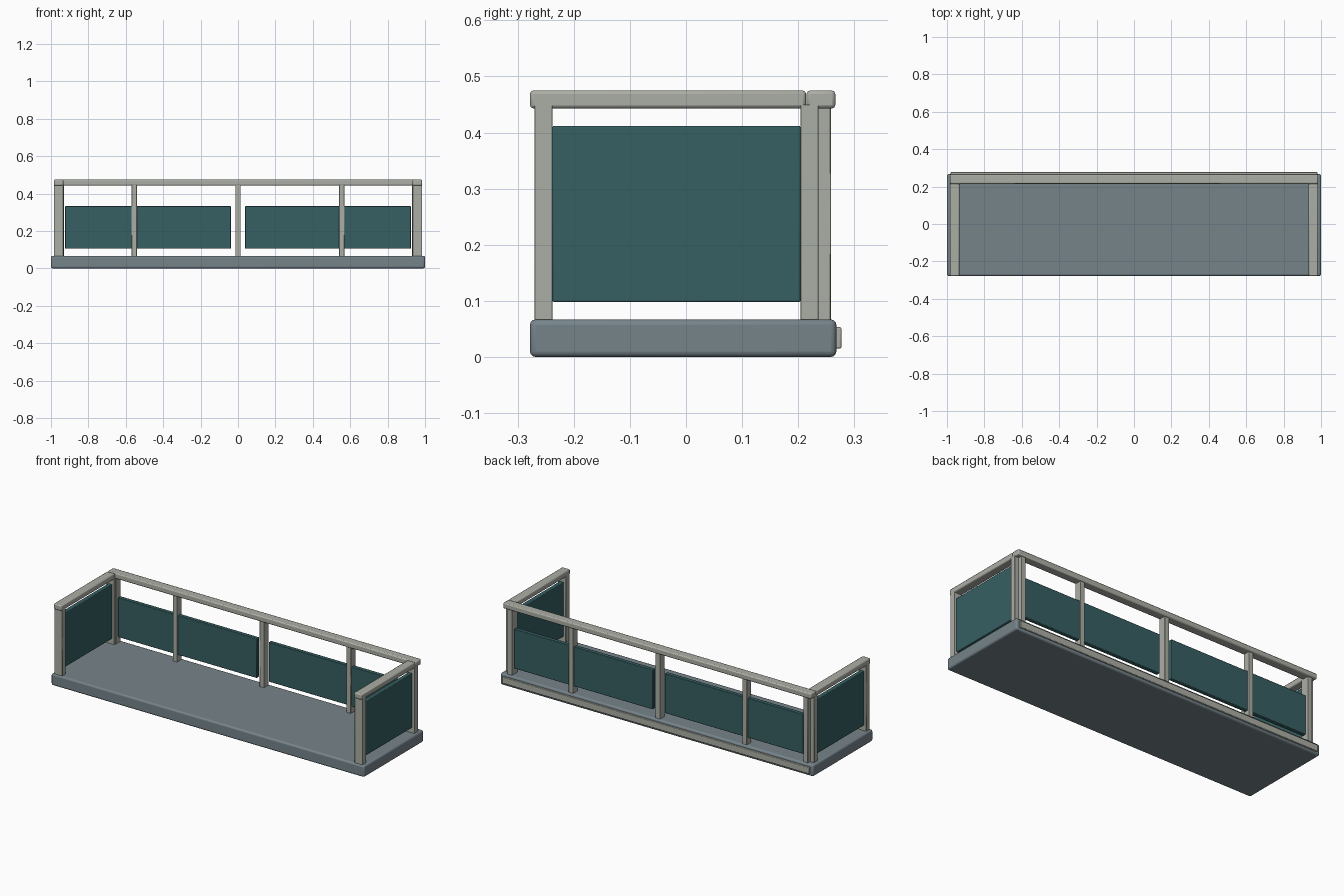
import bpy

if "Cube" in bpy.data.objects:
    bpy.data.objects.remove(bpy.data.objects["Cube"])


def material(name, rgb):
    m = bpy.data.materials.new(name)
    m.diffuse_color = (*rgb, 1)
    m.use_nodes = True
    m.node_tree.nodes["Principled BSDF"].inputs["Base Color"].default_value = m.diffuse_color
    return m


SLATE = material("slate", (0.18, 0.23, 0.255))
TRIM = material("trim", (0.41, 0.425, 0.375))
PANEL = material("teal_panel", (0.037, 0.115, 0.122))


def box(name, x, y, z, mat, bevel=0.0, segments=2):
    """Axis-aligned box from (min, max) ranges, with rounded edges."""
    bpy.ops.mesh.primitive_cube_add(
        size=1, location=[(r[0] + r[1]) / 2 for r in (x, y, z)])
    ob = bpy.context.object
    ob.name = name
    ob.scale = [r[1] - r[0] for r in (x, y, z)]
    bpy.ops.object.transform_apply(location=False, rotation=False, scale=True)
    ob.data.materials.append(mat)
    if bevel:
        mod = ob.modifiers.new("bevel", 'BEVEL')
        mod.width = bevel
        mod.segments = segments
        bpy.ops.object.shade_smooth_by_angle()
    return ob


def side_range(s, a, b):
    return tuple(sorted((s * a, s * b)))


POST_Z = (0.06, 0.45)

# Floor slab and the trim strip along its back edge
box("floor_slab", (-1, 1), (-0.278, 0.268), (0, 0.067), SLATE, 0.01, 3)
box("back_edge_trim", (-0.98, 0.98), (0.262, 0.277), (0.015, 0.053), TRIM, 0.003)

# Back top rail and back posts
box("back_rail", (-0.984, 0.984), (0.215, 0.266), (0.443, 0.475), TRIM, 0.006)
for i, x in enumerate((-0.945, -0.555, 0, 0.555, 0.945)):
    box(f"back_post_{i + 1}", (x - 0.014, x + 0.014), (0.217, 0.258), POST_Z, TRIM, 0.001, 1)

for s, side in ((-1, "left"), (1, "right")):
    # Back infill panel
    box(f"{side}_back_panel", side_range(s, 0.038, 0.924), (0.225, 0.249),
        (0.105, 0.333), PANEL, 0.003)
    # Side rail, its two posts and the side infill panel
    rail_x = side_range(s, 0.934, 0.984)
    box(f"{side}_rail", rail_x, (-0.278, 0.214), (0.443, 0.475), TRIM, 0.006)
    for end, y in (("front", (-0.27, -0.238)), ("rear", (0.204, 0.236))):
        box(f"{side}_{end}_post", rail_x, y, POST_Z, TRIM, 0.001, 1)
    box(f"{side}_side_panel", side_range(s, 0.947, 0.971), (-0.238, 0.204),
        (0.098, 0.412), PANEL, 0.003)
